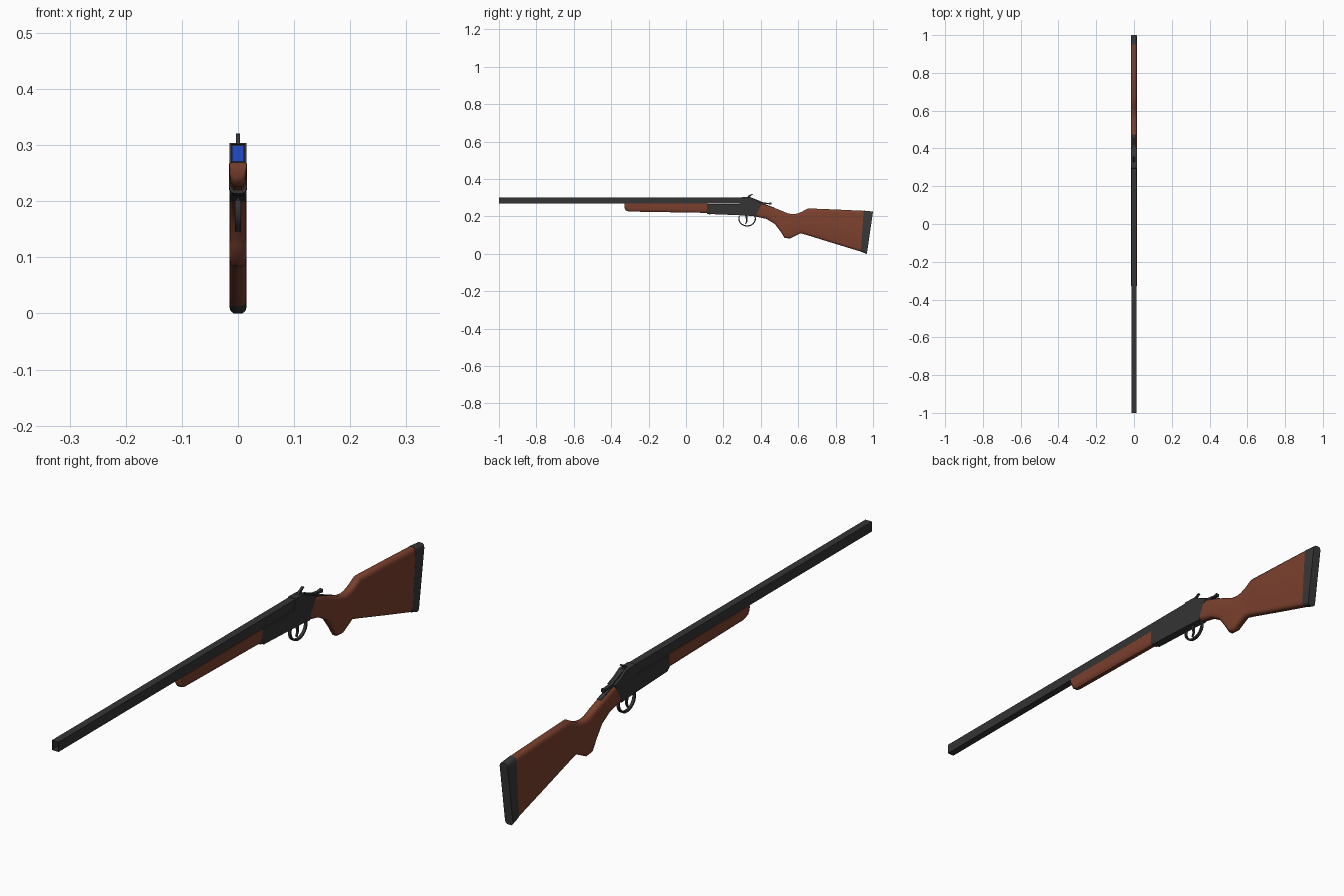
import bpy, bmesh, math

if "Cube" in bpy.data.objects:
    bpy.data.objects.remove(bpy.data.objects["Cube"])


def material(name, rgb):
    m = bpy.data.materials.new(name)
    m.diffuse_color = (*rgb, 1)
    m.use_nodes = True
    m.node_tree.nodes["Principled BSDF"].inputs["Base Color"].default_value = m.diffuse_color
    return m


WOOD = material("wood", (0.2, 0.052, 0.027))
METAL = material("dark_metal", (0.035, 0.035, 0.036))
RUBBER = material("rubber", (0.04, 0.04, 0.04))
BLUE = material("shell_blue", (0.015, 0.07, 0.6))


def finish(name, bm, mat):
    bmesh.ops.recalc_face_normals(bm, faces=bm.faces[:])
    me = bpy.data.meshes.new(name)
    bm.to_mesh(me)
    bm.free()
    me.materials.append(mat)
    ob = bpy.data.objects.new(name, me)
    bpy.context.collection.objects.link(ob)
    bpy.ops.object.select_all(action='DESELECT')
    ob.select_set(True)
    bpy.context.view_layer.objects.active = ob
    bpy.ops.object.shade_smooth_by_angle(angle=math.radians(50))
    return ob


def loft(name, stations, w, mat, top=0.0, bottom=0.0, bore=None):
    """Skin sections given as (top y, top z, bottom y, bottom z); top/bottom = edge rounding."""
    bm = bmesh.new()
    rings = []
    for yt, zt, yb, zb in stations:
        size = math.hypot(yt - yb, zt - zb)
        half = []                                    # (x, t) from top to bottom
        if top:
            half += [(w * 0.5, 0), (w * 0.88, top * 0.4 / size), (w, top / size)]
        else:
            half += [(w, 0)]
        if bottom:
            half += [(w, 1 - bottom / size), (w * 0.88, 1 - bottom * 0.4 / size), (w * 0.5, 1)]
        else:
            half += [(w, 1)]
        section = half + [(-x, t) for x, t in reversed(half)]
        rings.append([bm.verts.new((x, yt + (yb - yt) * t, zt + (zb - zt) * t))
                      for x, t in section])
    n = len(rings[0])
    for a, b in zip(rings, rings[1:]):
        for i in range(n):
            bm.faces.new((a[i], a[(i + 1) % n], b[(i + 1) % n], b[i]))
    front = bm.faces.new(rings[0])
    bm.faces.new(rings[-1])
    if bore:                                         # hollow the front end
        bmesh.ops.recalc_face_normals(bm, faces=bm.faces[:])
        bmesh.ops.inset_individual(bm, faces=[front], thickness=bore[0])
        new = bmesh.ops.extrude_discrete_faces(bm, faces=[front])['faces'][0]
        bmesh.ops.translate(bm, verts=new.verts[:], vec=(0, bore[1], 0))
    return finish(name, bm, mat)


def plate(name, outline, w, mat, bevel=0.0):
    """Side outline in (y, z) given thickness across x."""
    bm = bmesh.new()
    f = bm.faces.new([bm.verts.new((-w, y, z)) for y, z in outline])
    new = bmesh.ops.extrude_face_region(bm, geom=[f])['geom']
    bmesh.ops.translate(bm, verts=[v for v in new if isinstance(v, bmesh.types.BMVert)],
                        vec=(2 * w, 0, 0))
    if bevel:
        bmesh.ops.bevel(bm, geom=bm.edges[:], offset=bevel, segments=1, affect='EDGES')
    return finish(name, bm, mat)


# Barrel with open bore, and the shell in its chamber
loft("barrel", [(-1, 0.302, -1, 0.268), (0.295, 0.302, 0.295, 0.268)],
     0.0128, METAL, bore=(0.0021, 1.2))
loft("shell", [(0.1, 0.2995, 0.1, 0.2705), (0.198, 0.2995, 0.198, 0.2705)], 0.0105, BLUE)

# Wooden fore-end with rounded nose
loft("fore_end", [(-0.328, 0.268, -0.328, 0.243), (-0.322, 0.269, -0.322, 0.232),
                  (-0.305, 0.269, -0.305, 0.226), (0.115, 0.269, 0.115, 0.219)],
     0.0148, WOOD, bottom=0.018)

# Receiver and hinge plate
plate("receiver", [(0.12, 0.213), (0.12, 0.266), (0.285, 0.266), (0.297, 0.304), (0.345, 0.302),
                   (0.375, 0.285), (0.408, 0.272), (0.372, 0.2), (0.345, 0.203), (0.27, 0.207)],
      0.015, METAL)
loft("hinge_plate", [(0.112, 0.267, 0.112, 0.214), (0.132, 0.267, 0.132, 0.21)],
     0.0156, METAL, bottom=0.01)

# Stock: wrist, grip and butt
loft("stock", [(0.402, 0.27, 0.37, 0.2), (0.46, 0.25, 0.43, 0.187), (0.51, 0.231, 0.475, 0.16),
               (0.545, 0.216, 0.505, 0.12), (0.572, 0.212, 0.527, 0.085),
               (0.598, 0.216, 0.557, 0.082), (0.62, 0.225, 0.612, 0.11),
               (0.652, 0.243, 0.645, 0.101), (0.8, 0.237, 0.79, 0.056),
               (0.95, 0.23, 0.935, 0.012)],
     0.015, WOOD, top=0.016, bottom=0.016)
loft("butt_pad", [(0.95, 0.231, 0.935, 0.011), (1.0, 0.226, 0.967, 0.0)],
     0.0152, RUBBER, top=0.014, bottom=0.012)

# Trigger guard loop and trigger
guard = []
for i in range(15):
    a = math.radians(160 + i * 220 / 14)
    c, s = math.cos(a), math.sin(a)
    guard.append((0.327 + 0.041 * c, 0.188 + 0.036 * s,
                  0.327 + 0.047 * c, 0.188 + 0.042 * s))
loft("trigger_guard", guard, 0.005, METAL)
loft("trigger", [(0.316, 0.206, 0.328, 0.206), (0.32, 0.187, 0.329, 0.187),
                 (0.322, 0.174, 0.329, 0.173), (0.316, 0.161, 0.321, 0.159)], 0.003, METAL)

# Hammer and top lever
plate("hammer", [(0.326, 0.298), (0.348, 0.298), (0.343, 0.308), (0.358, 0.318), (0.354, 0.321),
                 (0.333, 0.311)], 0.004, METAL)
loft("top_lever", [(0.345, 0.302, 0.345, 0.288), (0.375, 0.291, 0.375, 0.278),
                   (0.41, 0.276, 0.41, 0.267), (0.44, 0.272, 0.44, 0.266),
                   (0.456, 0.275, 0.456, 0.263)], 0.006, METAL)
loft("tang", [(0.4, 0.274, 0.4, 0.262), (0.475, 0.246, 0.472, 0.234)], 0.008, METAL)
